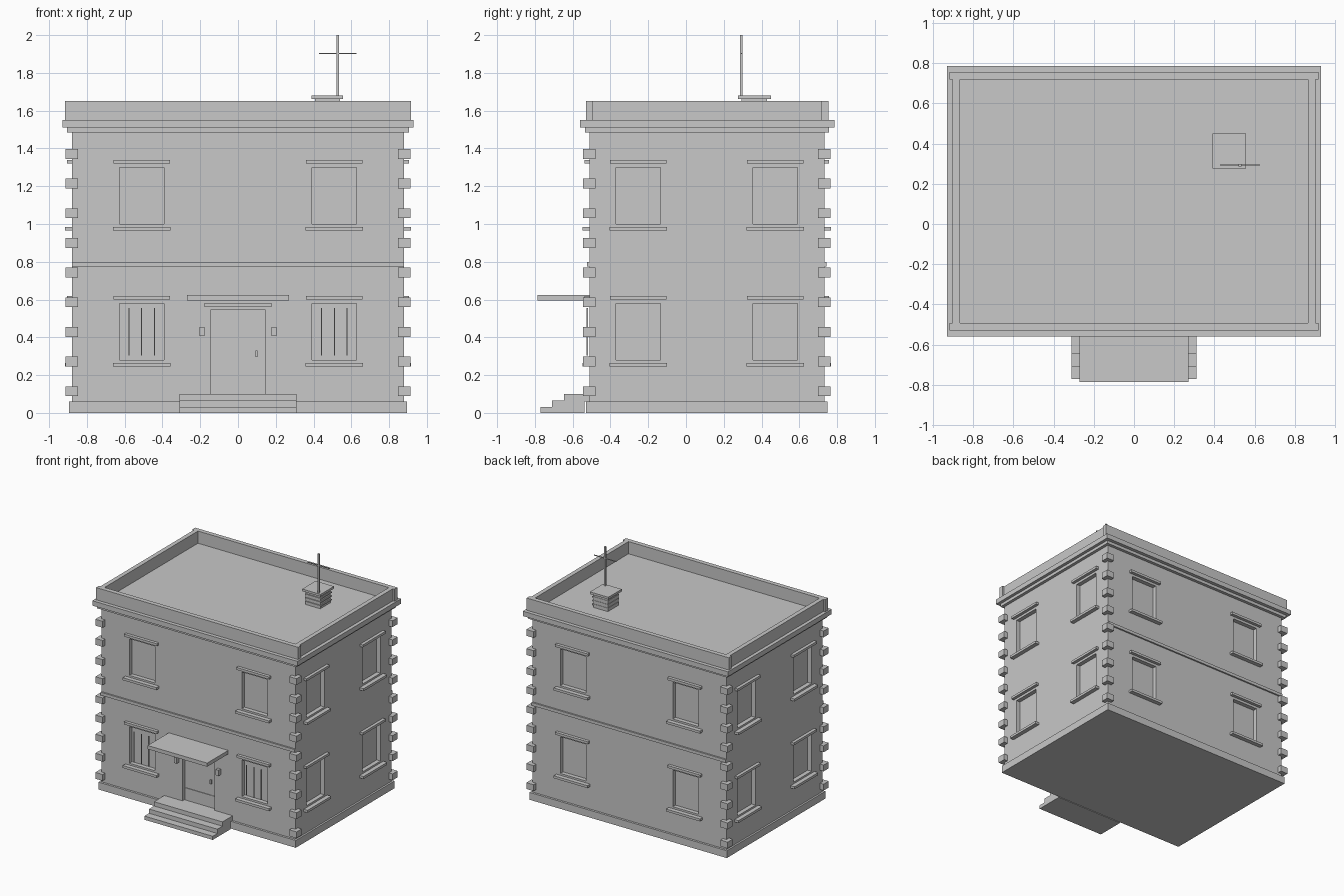
import bpy, bmesh
from mathutils import Matrix, Vector

cube = bpy.data.objects.get("Cube")
if cube:
    bpy.data.objects.remove(cube, do_unlink=True)

# One plain grey for the whole building
grey = bpy.data.materials.new("plain_grey")
grey.use_nodes = True
colour = (0.58, 0.58, 0.58, 1)
grey.diffuse_color = colour
grey.node_tree.nodes["Principled BSDF"].inputs["Base Color"].default_value = colour


def make(name, boxes):
    """One object out of boxes given as (x0, x1, y0, y1, z0, z1)."""
    bm = bmesh.new()
    for x0, x1, y0, y1, z0, z1 in boxes:
        centre = Vector((x0 + x1, y0 + y1, z0 + z1)) / 2
        size = Matrix.Diagonal((x1 - x0, y1 - y0, z1 - z0, 1))
        bmesh.ops.create_cube(bm, size=1, matrix=Matrix.Translation(centre) @ size)
    mesh = bpy.data.meshes.new(name)
    bm.to_mesh(mesh)
    bm.free()
    mesh.materials.append(grey)
    obj = bpy.data.objects.new(name, mesh)
    bpy.context.scene.collection.objects.link(obj)
    return obj


# Wall planes
W, F, B = 0.88, -0.512, 0.732


def on_wall(side, centre, half, inner, outer, z0, z1):
    """Box on a wall; inner and outer are measured outward from its face."""
    a, b = centre - half, centre + half
    if side == "front":
        return (a, b, F - outer, F - inner, z0, z1)
    if side == "back":
        return (a, b, B + inner, B + outer, z0, z1)
    if side == "left":
        return (W + inner, W + outer, a, b, z0, z1)
    return (-W - outer, -W - inner, a, b, z0, z1)


# Window layout: two per wall on each floor
places = [(s, c, z) for z in (0.28, 1.0)
          for s, centres in (("front", (-0.51, 0.51)), ("back", (-0.51, 0.51)),
                             ("left", (-0.253, 0.473)), ("right", (-0.253, 0.473)))
          for c in centres]

# Walls with window and door recesses
walls = make("walls", [(-W, W, F, B, 0.03, 1.5)])
holes = [on_wall(s, c, 0.117, -0.035, 0.05, z, z + 0.3) for s, c, z in places]
holes.append(on_wall("front", 0, 0.145, -0.03, 0.05, 0.1, 0.545))
cutter = make("recess_cutter", holes)
cutter.hide_render = True
mod = walls.modifiers.new("recesses", "BOOLEAN")
mod.operation = "DIFFERENCE"
mod.solver = "EXACT"
mod.object = cutter
bpy.context.view_layer.update()
cut_mesh = bpy.data.meshes.new_from_object(
    walls.evaluated_get(bpy.context.evaluated_depsgraph_get()))
walls.modifiers.clear()
walls.data = cut_mesh
bpy.data.objects.remove(cutter, do_unlink=True)

# Window trim
make("window_sills", [on_wall(s, c, 0.153, -0.01, 0.035, z - 0.035, z - 0.015)
                      for s, c, z in places])
make("window_lintels", [on_wall(s, c, 0.149, -0.01, 0.025, z + 0.32, z + 0.34)
                        for s, c, z in places])
make("window_bars", [on_wall("front", c + d, 0.003, 0.008, 0.014, 0.305, 0.555)
                     for c in (-0.51, 0.51) for d in (-0.067, 0, 0.067)])

# Plinth, string courses and corner blocks
make("plinth", [(-0.895, 0.895, -0.53, 0.75, 0, 0.06)])
make("string_courses", [on_wall(s, 0, W, -0.01, 0.013, 0.775, 0.8)
                        for s in ("front", "back")])
make("corner_blocks", [(x - 0.033, x + 0.033, y - 0.033, y + 0.033, z - 0.026, z + 0.026)
                       for x in (-W, W) for y in (F, B)
                       for z in (0.115 + 0.157 * i for i in range(9))])

# Cornice, roof slab and parapet
make("cornice_band", [(-0.905, 0.905, -0.535, 0.757, 1.485, 1.512)])
make("roof_cornice", [(-0.93, 0.93, -0.56, 0.785, 1.51, 1.55)])
make("parapet", [(-0.917, 0.917, -0.53, -0.492, 1.545, 1.65),
                 (-0.917, 0.917, 0.718, 0.755, 1.545, 1.65),
                 (-0.902, -0.866, -0.5, 0.725, 1.545, 1.65),
                 (0.866, 0.902, -0.5, 0.725, 1.545, 1.65)])

# Entrance
make("door_lintel", [on_wall("front", 0, 0.178, -0.01, 0.02, 0.56, 0.582)])
make("door_kick_plate", [on_wall("front", 0, 0.14, -0.035, -0.025, 0.1, 0.2)])
make("door_handle", [on_wall("front", 0.098, 0.005, -0.035, -0.012, 0.297, 0.33)])
make("door_lamps", [on_wall("front", x, 0.013, -0.01, 0.03, 0.408, 0.455)
                    for x in (-0.19, 0.19)])
make("door_canopy", [(-0.27, 0.27, -0.785, F + 0.01, 0.595, 0.625)])

# Steps extruded from a stepped outline
outline = [(-0.537, 0), (-0.77, 0), (-0.77, 0.03), (-0.71, 0.03),
           (-0.71, 0.065), (-0.645, 0.065), (-0.645, 0.1), (-0.537, 0.1)]
bm = bmesh.new()
side = bm.faces.new([bm.verts.new((-0.31, y, z)) for y, z in outline])
ext = bmesh.ops.extrude_face_region(bm, geom=[side], use_keep_orig=True)
bmesh.ops.translate(bm, vec=(0.62, 0, 0),
                    verts=[v for v in ext["geom"] if isinstance(v, bmesh.types.BMVert)])
bmesh.ops.recalc_face_normals(bm, faces=bm.faces)
mesh = bpy.data.meshes.new("entrance_steps")
bm.to_mesh(mesh)
bm.free()
mesh.materials.append(grey)
bpy.context.scene.collection.objects.link(bpy.data.objects.new("entrance_steps", mesh))
make("threshold", [(-0.31, 0.31, -0.54, F + 0.01, 0.06, 0.1)])

# Roof vent with slats, and aerial
make("roof_vent", [(0.408, 0.54, 0.295, 0.43, 1.54, 1.665)])
make("vent_slats", [(0.405, 0.548, 0.287, 0.433, z, z + 0.01)
                    for z in (1.57, 1.6, 1.63)])
make("vent_cap", [(0.39, 0.557, 0.275, 0.449, 1.662, 1.68)])
make("aerial_mast", [(0.521, 0.534, 0.286, 0.299, 1.68, 2.0)])
make("aerial_crossbar", [(0.428, 0.628, 0.29, 0.296, 1.9, 1.906)])
